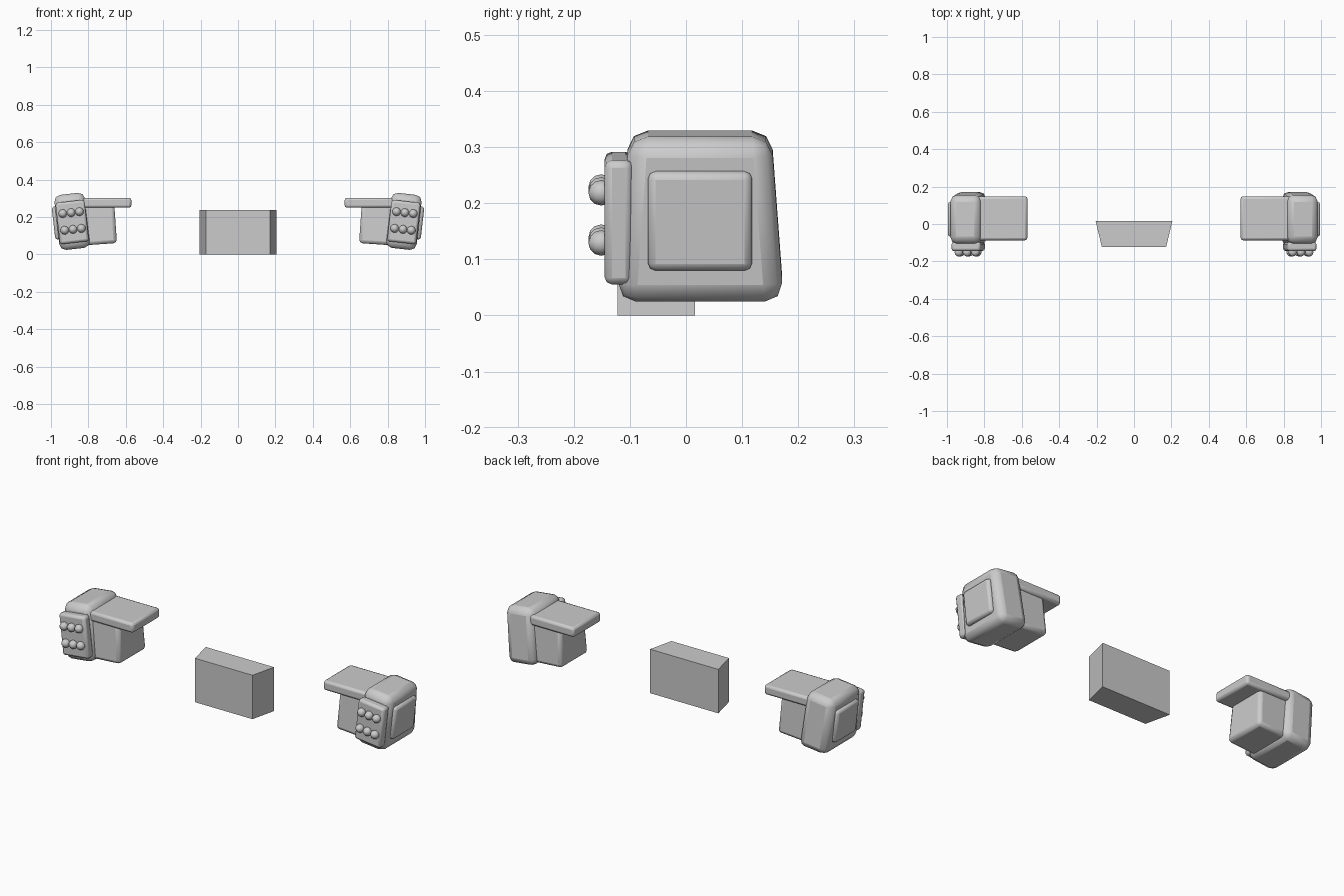
import bpy, bmesh, math
from mathutils import Matrix, Vector

cube = bpy.data.objects.get("Cube")
if cube:
    bpy.data.objects.remove(cube, do_unlink=True)

grey = bpy.data.materials.new("plain grey")
grey.use_nodes = True
colour = (0.6, 0.6, 0.6, 1)
grey.diffuse_color = colour
grey.node_tree.nodes["Principled BSDF"].inputs["Base Color"].default_value = colour

# Pod frame: leans outward at the top
POD = Matrix.Translation((0.887, 0, 0.177)) @ Matrix.Rotation(math.radians(6.5), 4, 'Y')


def finish(name, bm, bevel=0, segments=2, mirrored=True):
    bmesh.ops.recalc_face_normals(bm, faces=bm.faces)
    mesh = bpy.data.meshes.new(name)
    bm.to_mesh(mesh)
    bm.free()
    mesh.materials.append(grey)
    obj = bpy.data.objects.new(name, mesh)
    bpy.context.collection.objects.link(obj)
    if bevel:
        mod = obj.modifiers.new("Bevel", 'BEVEL')
        mod.width = bevel
        mod.segments = segments
        mod.limit_method = 'ANGLE'
    if mirrored:
        obj.modifiers.new("Mirror", 'MIRROR')
        bpy.ops.object.select_all(action='DESELECT')
        obj.select_set(True)
        bpy.context.view_layer.objects.active = obj
        bpy.ops.object.shade_smooth_by_angle(angle=math.radians(35))
    return obj


def box(x, y, z, frame=Matrix(), y_top=None, lean=0):
    """Box from ranges; y_top narrows the top, lean slides the top in y."""
    bm = bmesh.new()
    bmesh.ops.create_cube(bm, size=1)
    for v in bm.verts:
        top = v.co.z > 0
        yr = y_top if top and y_top else y
        v.co = frame @ Vector((x[v.co.x > 0],
                               yr[v.co.y > 0] + (lean if top else 0), z[top]))
    return bm


# Centre block, narrower at the front
bm = box((-0.205, 0.205), (-0.122, 0.016), (0, 0.238))
for v in bm.verts:
    if v.co.y < 0:
        v.co.x *= 0.84
finish("centre_block", bm, mirrored=False)

# Outer pods
finish("pods", box((-0.082, 0.082), (-0.123, 0.174), (-0.148, 0.148), POD,
                   y_top=(-0.102, 0.152)), 0.034)

# Square pads on the outer sides
finish("side_pads", box((0.06, 0.1), (-0.068, 0.118), (-0.088, 0.09), POD), 0.014)

# Front plates carrying the studs
finish("front_plates", box((-0.078, 0.078), (-0.145, -0.095), (-0.115, 0.108), POD), 0.013)

# Two rows of three studs
bm = bmesh.new()
for row in (-0.043, 0.047):
    for col in (-0.045, 0, 0.045):
        place = POD @ Matrix.Translation((col, -0.151, row)) @ Matrix.Rotation(math.pi / 2, 4, 'X')
        bmesh.ops.create_uvsphere(bm, u_segments=10, v_segments=6, radius=0.023, matrix=place)
finish("studs", bm)

# Inner blocks below the shelves
inner = Matrix.Translation((0.74, 0, 0.17)) @ Matrix.Rotation(math.radians(4), 4, 'Y')
finish("inner_blocks", box((-0.085, 0.09), (-0.09, 0.143), (-0.115, 0.11), inner,
                           y_top=(-0.078, 0.132)), 0.018)

# Flat shelves
finish("shelves", box((0.57, 0.84), (-0.087, 0.148), (0.25, 0.303)), 0.013)
